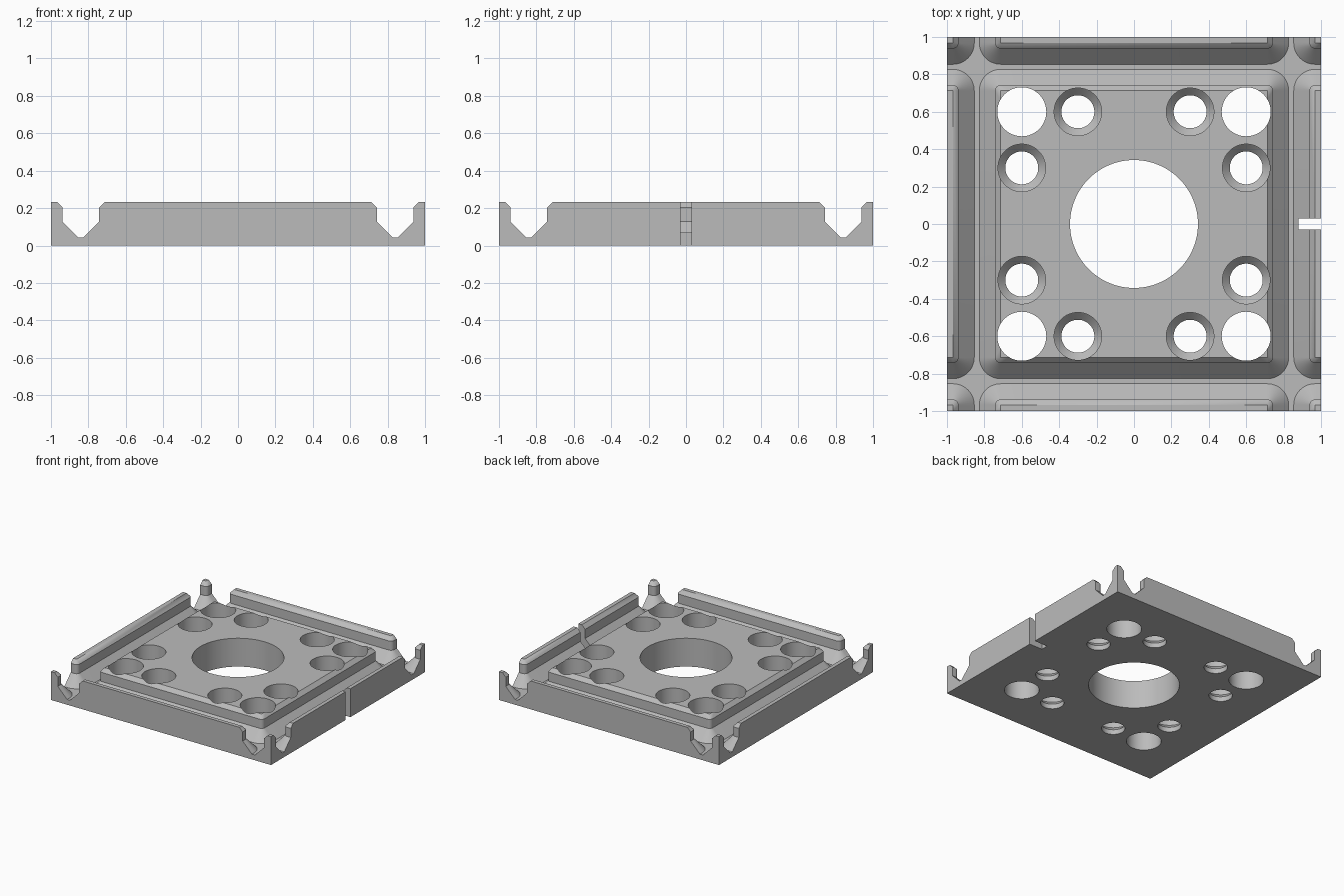
import bpy, bmesh, math
from math import cos, sin, pi

cube = bpy.data.objects.get("Cube")
if cube:
    bpy.data.objects.remove(cube, do_unlink=True)

PITCH = 1.681
FLOOR = 0.043
TOP = 0.233

grey = bpy.data.materials.new("Plain Grey")
grey.use_nodes = True
grey.diffuse_color = (0.5, 0.5, 0.5, 1)
grey.node_tree.nodes["Principled BSDF"].inputs["Base Color"].default_value = (0.5, 0.5, 0.5, 1)


def loft(bm, rings):
    """Closed solid through a stack of rings with equal point counts."""
    loops = [[bm.verts.new(p) for p in ring] for ring in rings]
    n = len(loops[0])
    for low, high in zip(loops, loops[1:]):
        for i in range(n):
            j = (i + 1) % n
            bm.faces.new((low[i], low[j], high[j], high[i]))
    bm.faces.new(loops[0][::-1])
    bm.faces.new(loops[-1])


def rounded_square(cx, cy, half, radius, z, steps=12):
    points = []
    for k in range(4):
        sx, sy = (1, -1, -1, 1)[k], (1, 1, -1, -1)[k]
        for s in range(steps + 1):
            a = (k + s / steps) * pi / 2
            points.append((cx + sx * (half - radius) + radius * cos(a),
                           cy + sy * (half - radius) + radius * sin(a), z))
    return points


def circle(cx, cy, radius, z, steps=64):
    return [(cx + radius * cos(2 * pi * i / steps),
             cy + radius * sin(2 * pi * i / steps), z) for i in range(steps)]


def box(bm, x, y, z):
    loft(bm, [[(x[0], y[0], h), (x[1], y[0], h), (x[1], y[1], h), (x[0], y[1], h)] for h in z])


def make_object(name, bm):
    bmesh.ops.remove_doubles(bm, verts=bm.verts, dist=1e-5)
    bmesh.ops.recalc_face_normals(bm, faces=bm.faces)
    mesh = bpy.data.meshes.new(name)
    bm.to_mesh(mesh)
    bm.free()
    mesh.materials.append(grey)
    obj = bpy.data.objects.new(name, mesh)
    bpy.context.collection.objects.link(obj)
    return obj


def combine(target, tool, operation):
    """Apply a boolean and discard the tool."""
    mod = target.modifiers.new(operation.title(), "BOOLEAN")
    mod.operation, mod.object, mod.solver = operation, tool, "EXACT"
    bpy.context.view_layer.objects.active = target
    bpy.ops.object.modifier_apply(modifier=mod.name)
    bpy.data.objects.remove(tool, do_unlink=True)


# Floor slab, oversized until it is trimmed
bm = bmesh.new()
box(bm, (-1.2, 1.2), (-1.2, 1.2), (-0.1, FLOOR))
plate = make_object("baseplate", bm)

# Raised pad and its eight neighbours: (half width, height) from bottom to top
PAD = [(0.827, 0.02), (0.827, FLOOR), (0.743, 0.128), (0.743, 0.203), (0.713, TOP)]
bm = bmesh.new()
for i in (-1, 0, 1):
    for j in (-1, 0, 1):
        loft(bm, [rounded_square(i * PITCH, j * PITCH, h, h - 0.713, z) for h, z in PAD])
combine(plate, make_object("raised_pads", bm), "UNION")

# Trim to the square outline
bm = bmesh.new()
box(bm, (-1, 1), (-1, 1), (0, 0.5))
combine(plate, make_object("trim_box", bm), "INTERSECT")

# Centre opening, corner holes, stepped screw holes and the side slot
bm = bmesh.new()
loft(bm, [circle(0, 0, 0.342, z, 96) for z in (-0.1, 0.4)])
SCREW = [(0.088, -0.1), (0.088, 0.04), (0.127, 0.08), (0.127, 0.4)]
for sx in (-1, 1):
    for sy in (-1, 1):
        loft(bm, [circle(sx * 0.6, sy * 0.6, 0.131, z) for z in (-0.1, 0.4)])
        for x, y in ((0.3, 0.6), (0.6, 0.3)):
            loft(bm, [circle(sx * x, sy * y, r, z) for r, z in SCREW])
box(bm, (0.88, 1.2), (-0.03, 0.03), (-0.1, 0.4))
combine(plate, make_object("hole_cutters", bm), "DIFFERENCE")

# Smooth the curved walls, keep the edges crisp
bpy.ops.object.select_all(action="DESELECT")
plate.select_set(True)
bpy.context.view_layer.objects.active = plate
bpy.ops.object.shade_smooth_by_angle(angle=math.radians(25))
